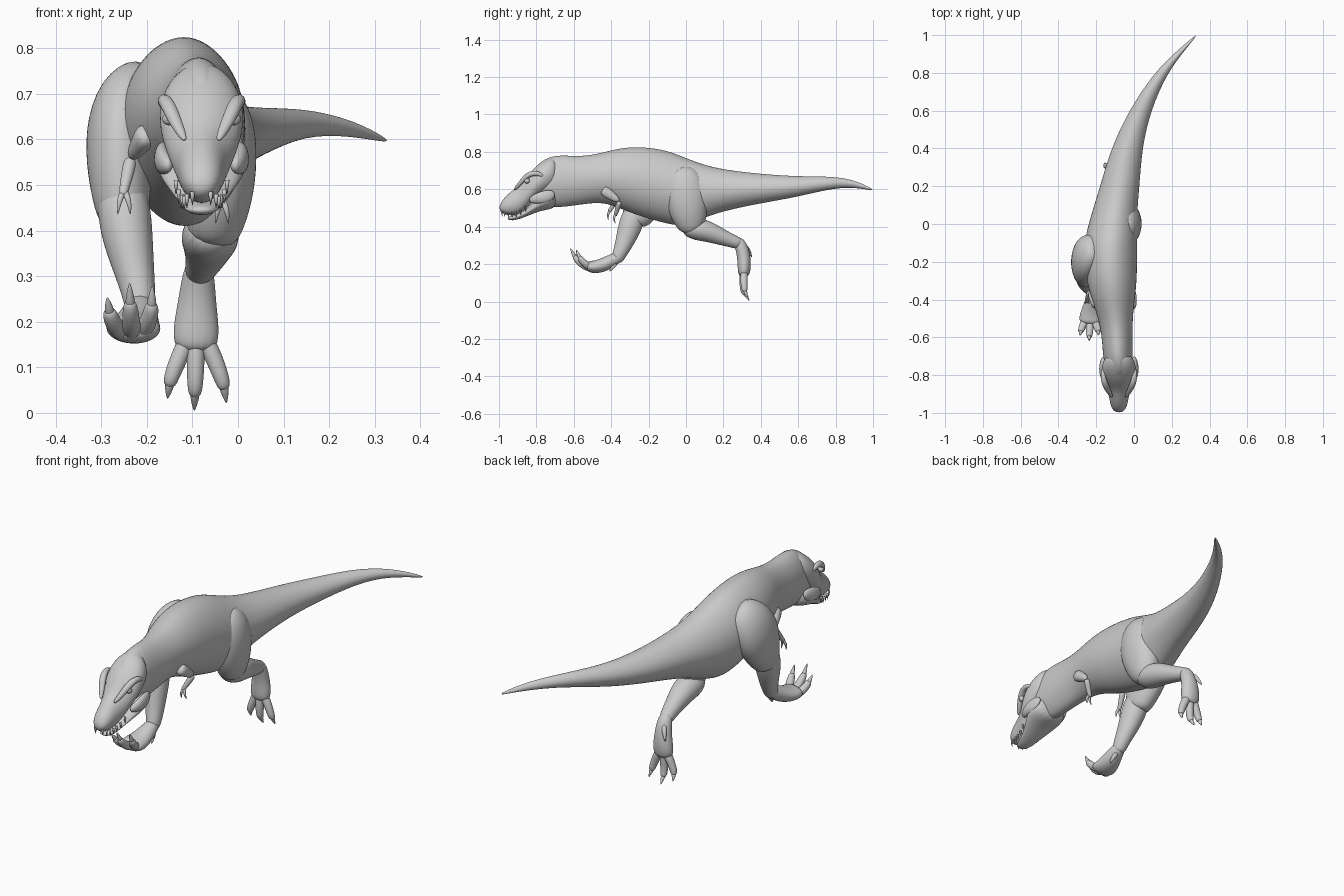
import bpy, bmesh, math
from mathutils import Vector


def loft(name, rows, sides=16, axis=None, levels=2, peak=0.0):
    """Skin elliptical rings; each row is (x, y, z, half width, half depth)."""
    bm = bmesh.new()
    pts = [Vector(r[:3]) for r in rows]
    rings = []
    for i, r in enumerate(rows):
        d = axis or (pts[min(i + 1, len(pts) - 1)] - pts[max(i - 1, 0)]).normalized()
        side = Vector((1, 0, 0)) - d * d.x
        side.normalize()
        up = side.cross(d)
        ring = []
        for k in range(sides):
            t = 2 * math.pi * k / sides
            c, s = math.cos(t), math.sin(t)
            c *= 1 - peak * abs(s) * abs(s)      # narrower ridge and belly
            ring.append(bm.verts.new(pts[i] + 1.02 * (side * c * r[3] + up * s * r[4])))
        rings.append(ring)
    for a, b in zip(rings, rings[1:]):
        for k in range(sides):
            n = (k + 1) % sides
            bm.faces.new((a[k], a[n], b[n], b[k]))
    bm.faces.new(rings[0])
    bm.faces.new(rings[-1])
    bmesh.ops.recalc_face_normals(bm, faces=bm.faces)
    for f in bm.faces:
        f.smooth = True
    me = bpy.data.meshes.new(name)
    bm.to_mesh(me)
    bm.free()
    ob = bpy.data.objects.new(name, me)
    bpy.context.collection.objects.link(ob)
    if levels:
        mod = ob.modifiers.new("smooth", 'SUBSURF')
        mod.levels = mod.render_levels = levels
    return ob


def profile(name, rows, peak=0.0):
    """Loft along y from rows of (y, centre x, top z, bottom z, half width)."""
    return loft(name, [(x, y, (t + b) / 2, w, (t - b) / 2) for y, x, t, b, w in rows],
                axis=Vector((0, 1, 0)), peak=peak)


# Torso, neck and tail
profile("body", [
    (-.83, -.08, .69, .54, .05), (-.78, -.08, .75, .51, .07), (-.70, -.085, .787, .50, .08),
    (-.58, -.09, .775, .515, .082), (-.48, -.10, .787, .53, .095), (-.40, -.11, .81, .52, .115),
    (-.28, -.12, .832, .465, .138), (-.12, -.125, .815, .42, .142), (-.03, -.115, .78, .40, .135),
    (.08, -.10, .735, .44, .118), (.2, -.075, .705, .485, .105), (.4, -.04, .682, .525, .083),
    (.6, .03, .668, .56, .058), (.8, .14, .67, .61, .036), (.92, .25, .643, .608, .02),
    (1.0, .33, .6, .592, .004)], peak=.12)

# Skull and lower jaw
HX = -.08
profile("skull", [
    (-.998, HX, .515, .485, .02), (-.97, HX, .56, .463, .043), (-.92, HX, .60, .458, .051),
    (-.88, HX, .63, .472, .06), (-.84, HX, .685, .51, .08), (-.80, HX, .725, .55, .094),
    (-.74, HX, .77, .585, .09), (-.68, HX, .77, .61, .06)])
profile("lower_jaw", [
    (-.955, HX, .452, .437, .02), (-.92, HX, .462, .431, .038), (-.86, HX, .485, .452, .052),
    (-.80, HX, .55, .478, .085), (-.75, HX, .60, .49, .102), (-.69, HX, .61, .50, .075)])

# Brows, eyes, cheeks and teeth on both sides of the head
LIP = [(-.985, .478, .02), (-.97, .472, .032), (-.95, .468, .038), (-.93, .47, .042),
       (-.91, .472, .045), (-.885, .482, .05), (-.86, .503, .056)]
for s, tag in ((-1, "left"), (1, "right")):
    loft(tag + "_brow", [(HX + s * .035, -.92, .595, .008, .008), (HX + s * .058, -.88, .64, .016, .013),
                         (HX + s * .075, -.845, .68, .018, .017), (HX + s * .086, -.80, .69, .014, .016),
                         (HX + s * .085, -.76, .67, .006, .008)], 8)
    loft(tag + "_cheek", [(HX + s * .07, -.84, .54, .012, .015), (HX + s * .085, -.80, .55, .02, .03),
                          (HX + s * .088, -.75, .56, .02, .04), (HX + s * .08, -.70, .58, .01, .02)], 8)
    bpy.ops.mesh.primitive_uv_sphere_add(segments=16, ring_count=8, radius=.014,
                                         location=(HX + s * .072, -.85, .645))
    eye = bpy.context.object
    eye.name = tag + "_eye"
    bpy.ops.object.shade_smooth()
    for i, (y, z, w) in enumerate(LIP):
        x = HX + s * w
        loft(f"{tag}_tooth_{i}", [(x, y, z + .008, .005, .005), (x, y, z - .006, .004, .004),
                                  (x, y + .003, z - .022, .0006, .0006)], 6, levels=0)


def toes(name, base, tips, r):
    """Toes from a shared base; each entry is (knuckle, pad, claw tip)."""
    for i, (k, p, c) in enumerate(tips):
        loft(f"{name}_toe_{i}", [(*base, r, r), (*k, r, r), (*p, r * .85, r * .85),
                                 (*[(a * .6 + b * .4) for a, b in zip(p, c)], r * .6, r * .6)], 10)
        loft(f"{name}_claw_{i}", [(*p, r * .6, r * .6),
                                  (*[(a + b) / 2 for a, b in zip(p, c)], r * .5, r * .5),
                                  (*c, .001, .001)], 8, levels=1)


# Rear (right) leg, pushed back
loft("right_thigh", [(-.06, -.02, .72, .04, .05), (-.04, -.01, .66, .07, .10), (-.033, 0, .58, .077, .115),
                     (-.035, .01, .49, .072, .105), (-.05, .025, .42, .066, .085),
                     (-.06, .03, .365, .05, .05)])
loft("right_shank", [(-.06, -.02, .40, .04, .035), (-.06, .04, .39, .066, .06), (-.063, .11, .378, .06, .058),
                     (-.07, .19, .345, .045, .044), (-.08, .255, .32, .036, .034),
                     (-.088, .30, .305, .03, .03)])
loft("right_metatarsus", [(-.085, .27, .335, .025, .025), (-.087, .295, .30, .036, .034),
                          (-.09, .31, .24, .042, .036), (-.092, .312, .18, .052, .036),
                          (-.093, .308, .13, .045, .028)])
toes("right", (-.092, .31, .19), [
    ((-.122, .31, .14), (-.148, .305, .075), (-.155, .325, .03)),
    ((-.093, .305, .12), (-.094, .305, .055), (-.096, .34, .003)),
    ((-.06, .31, .14), (-.033, .31, .07), (-.025, .33, .02))], .021)
loft("right_dewclaw", [(-.10, .315, .30, .014, .014), (-.118, .34, .265, .011, .011),
                       (-.132, .352, .235, .002, .002)], 8)

# Front (left) leg, swung forward with the foot lifted
loft("left_thigh", [(-.20, -.11, .75, .04, .06), (-.245, -.15, .69, .07, .11), (-.26, -.19, .61, .077, .13),
                    (-.26, -.225, .53, .071, .115), (-.255, -.26, .46, .062, .085),
                    (-.25, -.28, .41, .05, .06)])
loft("left_shank", [(-.255, -.27, .50, .05, .05), (-.25, -.285, .44, .06, .066), (-.24, -.31, .37, .054, .06),
                    (-.225, -.335, .30, .042, .046), (-.215, -.36, .245, .035, .036),
                    (-.215, -.375, .21, .028, .028)])
loft("left_metatarsus", [(-.215, -.345, .245, .025, .025), (-.215, -.385, .225, .036, .034),
                         (-.222, -.44, .195, .05, .038), (-.23, -.495, .182, .062, .035),
                         (-.232, -.535, .19, .055, .026)])
toes("left", (-.23, -.47, .18), [
    ((-.262, -.515, .175), (-.28, -.56, .21), (-.287, -.592, .255)),
    ((-.233, -.53, .177), (-.236, -.585, .222), (-.238, -.62, .287)),
    ((-.205, -.515, .178), (-.19, -.56, .22), (-.188, -.59, .28))], .022)
loft("left_dewclaw", [(-.205, -.37, .21, .014, .014), (-.197, -.395, .18, .011, .011),
                      (-.192, -.41, .16, .002, .002)], 8)

# Small arms with two fingers each
ARMS = {"left": ((-.195, -.44, .62), (-.235, -.36, .56), (-.25, -.405, .49), -1),
        "right": ((-.015, -.45, .60), (.0, -.355, .535), (-.035, -.375, .47), 1)}
for tag, (sh, el, ha, s) in ARMS.items():
    sh, el, ha = Vector(sh), Vector(el), Vector(ha)
    loft(tag + "_upper_arm", [(*sh, .03, .035), (*sh.lerp(el, .5), .022, .026), (*el, .014, .015)], 10)
    loft(tag + "_forearm", [(*el, .015, .015), (*el.lerp(ha, .4), .015, .014),
                            (*ha, .011, .011), (*el.lerp(ha, 1.2), .009, .009)], 10)
    for i, off in enumerate((-.014, .014)):
        mid = ha + Vector((off * .8, -.015, -.025))
        tip = ha + Vector((off, .0 if s > 0 else -.01, -.056))
        loft(f"{tag}_finger_{i}", [(*ha, .008, .008), (*mid, .007, .007), (*tip, .001, .001)], 8)
